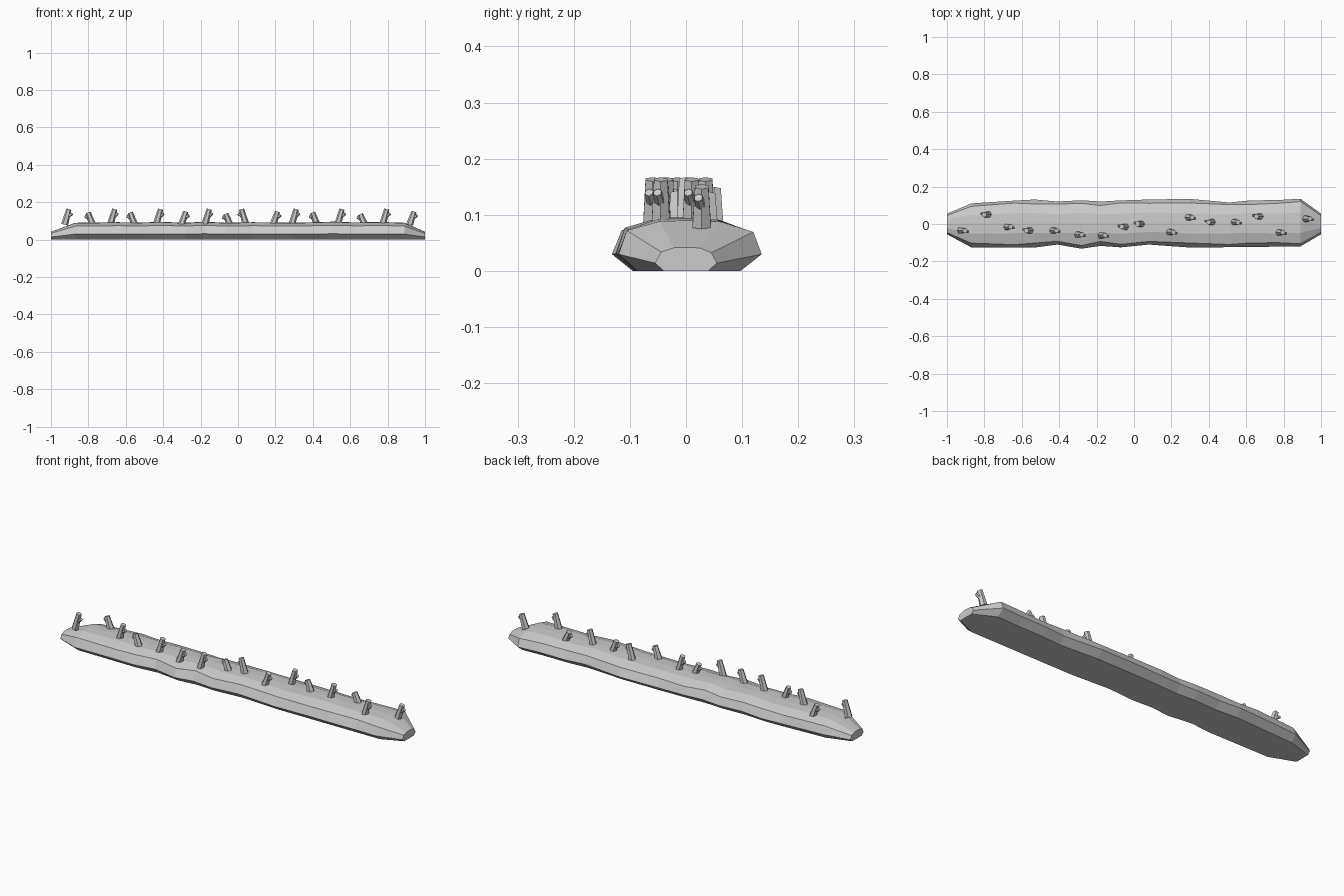
import bpy, bmesh, math
from mathutils import Vector, Matrix

if "Cube" in bpy.data.objects:
    bpy.data.objects.remove(bpy.data.objects["Cube"])

grey = bpy.data.materials.new("light grey")
grey.diffuse_color = (0.6, 0.6, 0.6, 1)
grey.use_nodes = True
grey.node_tree.nodes["Principled BSDF"].inputs["Base Color"].default_value = grey.diffuse_color


def finish(bm, name):
    bmesh.ops.recalc_face_normals(bm, faces=bm.faces)
    me = bpy.data.meshes.new(name)
    bm.to_mesh(me)
    bm.free()
    me.materials.append(grey)
    ob = bpy.data.objects.new(name, me)
    bpy.context.collection.objects.link(ob)
    return ob


# Long faceted log: stations are x, front half width, back half width, height
stations = [
    (-1, .055, .055, .042), (-.87, .125, .11, .09), (-.64, .125, .125, .093),
    (-.53, .126, .131, .091), (-.41, .11, .12, .095), (-.28, .132, .127, .09),
    (-.18, .117, .12, .096), (-.07, .125, .126, .09), (.08, .11, .131, .093),
    (.3, .126, .134, .09), (.51, .124, .115, .096), (.62, .123, .126, .092),
    (.77, .121, .128, .094), (.89, .12, .135, .09), (1, .055, .055, .042)]
# Cross-section: fraction of half width, fraction of height
section = [(-.72, 0), (-1, .33), (-.84, .80), (-.4, .98), (.05, 1),
           (.45, .97), (.86, .77), (1, .33), (.72, 0)]

bm = bmesh.new()
rings = []
for i, (x, front, back, h) in enumerate(stations):
    ring = []
    for j, (u, v) in enumerate(section):
        wobble = 1 + .05 * math.sin(i * 2.3 + j * 1.7) if 2 <= j <= 6 else 1
        y = u * (front if u < 0 else back) * wobble
        ring.append(bm.verts.new((x, y, v * h)))
    rings.append(ring)
n = len(section)
for a, b in zip(rings, rings[1:]):
    for j in range(n):
        k = (j + 1) % n
        bm.faces.new((a[j], b[j], b[k], a[k]))
bm.faces.new(rings[0])
bm.faces.new(rings[-1])
finish(bm, "log_body")


# Tapered six-sided stick between two points
def stick(bm, start, end, r1, r2):
    start, end = Vector(start), Vector(end)
    d = end - start
    rot = d.to_track_quat('Z', 'Y').to_matrix().to_4x4()
    bmesh.ops.create_cone(bm, cap_ends=True, segments=6, radius1=r1, radius2=r2,
                          depth=d.length,
                          matrix=Matrix.Translation((start + end) / 2) @ rot)


# Broken twigs: x, y, top height, lean direction
twigs = [
    (-.915, -.035, .163, 1), (-.79, .05, .145, -1), (-.67, -.015, .163, 1),
    (-.565, -.035, .145, -1), (-.425, -.035, .163, 1), (-.29, -.057, .15, 1),
    (-.165, -.06, .163, 1), (-.055, -.015, .138, -1), (.03, 0, .163, -1),
    (.2, -.043, .15, 1), (.3, .035, .163, 1), (.41, .01, .145, -1),
    (.545, .01, .163, 1), (.665, .04, .136, -1), (.785, -.045, .163, 1),
    (.93, .028, .15, 1)]
for i, (x, y, top, lean) in enumerate(twigs):
    bm = bmesh.new()
    h = top - .08
    stick(bm, (x - lean * .012, y, .08), (x + lean * .011, y, top), .019, .014)
    stick(bm, (x, y, .08 + h * .45),
          (x + lean * .028, y - lean * .006, .08 + h * .72), .010, .008)
    finish(bm, f"twig_{i + 1}")
